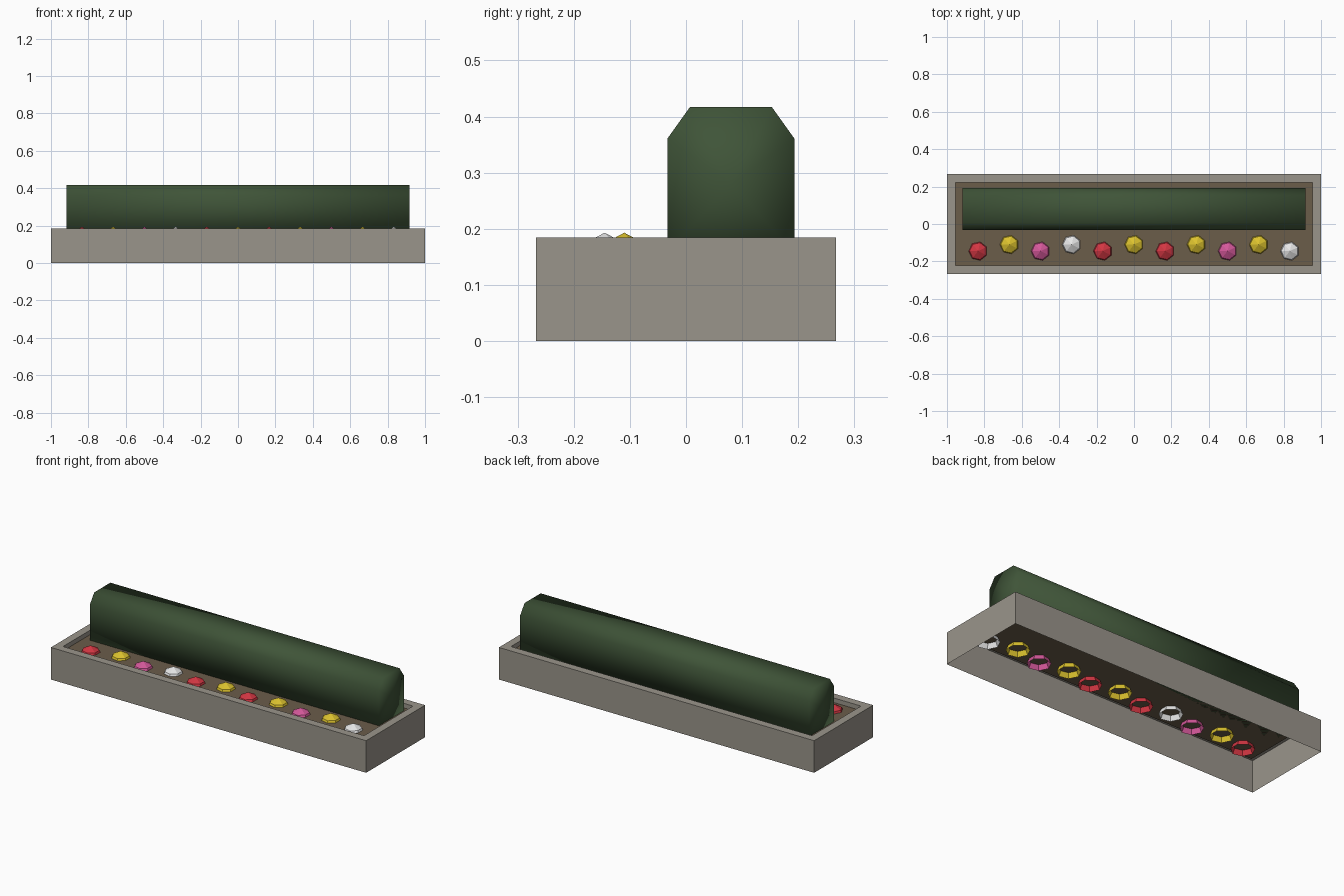
import bpy
import bmesh
import math

cube = bpy.data.objects.get("Cube")
if cube:
    bpy.data.objects.remove(cube, do_unlink=True)

SOIL_Z, RIM_Z = 0.158, 0.184
WALL = 0.045
HALF_X, HALF_Y = 1.0, 0.267


def material(name, hex_code):
    def linear(c):
        return c / 12.92 if c <= 0.04045 else ((c + 0.055) / 1.055) ** 2.4
    rgb = [linear(int(hex_code[i:i + 2], 16) / 255) for i in (0, 2, 4)]
    m = bpy.data.materials.new(name)
    m.use_nodes = True
    m.diffuse_color = (*rgb, 1)
    m.node_tree.nodes["Principled BSDF"].inputs["Base Color"].default_value = (*rgb, 1)
    return m


stone = material("stone", "9a958b")
soil_brown = material("soil_brown", "6b5d4a")
leaf = material("leaf_green", "3f5438")
petals = {
    "red": material("petal_red", "d23642"),
    "yellow": material("petal_yellow", "dcc22e"),
    "pink": material("petal_pink", "d4589a"),
    "white": material("petal_white", "e6e6e6"),
}


def finish(name, bm, mat, smooth=False):
    mesh = bpy.data.meshes.new(name)
    for f in bm.faces:
        f.smooth = smooth
    bm.to_mesh(mesh)
    bm.free()
    obj = bpy.data.objects.new(name, mesh)
    obj.data.materials.append(mat)
    bpy.context.collection.objects.link(obj)
    return obj


def skin(bm, loops):
    """Join successive closed rings of points with quads."""
    rings = [[bm.verts.new(p) for p in loop] for loop in loops]
    for a, b in zip(rings, rings[1:]):
        for i in range(len(a)):
            j = (i + 1) % len(a)
            bm.faces.new((a[i], a[j], b[j], b[i]))
    return rings


def rectangle(inset, z):
    x, y = HALF_X - inset, HALF_Y - inset
    return [(-x, -y, z), (x, -y, z), (x, y, z), (-x, y, z)]


# Planter: open-bottomed shell with a flat rim and a short inner lip
bm = bmesh.new()
skin(bm, [rectangle(0, 0), rectangle(0, RIM_Z),
          rectangle(WALL, RIM_Z), rectangle(WALL, SOIL_Z)])
finish("planter", bm, stone)

# Soil sheet
bm = bmesh.new()
bm.faces.new([bm.verts.new(p) for p in rectangle(WALL, SOIL_Z)])
finish("soil", bm, soil_brown)

# Hedge: chamfered profile swept along x, softly shaded
profile = [(-0.033, SOIL_Z), (0.193, SOIL_Z), (0.193, 0.361),
           (0.153, 0.417), (0.007, 0.417), (-0.033, 0.361)]
bm = bmesh.new()
ends = skin(bm, [[(x, y, z) for y, z in profile] for x in (-0.917, 0.917)])
caps = [bm.faces.new(ring) for ring in ends]
bmesh.ops.poke(bm, faces=caps)
bmesh.ops.recalc_face_normals(bm, faces=bm.faces)
finish("hedge", bm, leaf, smooth=True)

# Flowers: seven-sided open domes set into the soil in a zigzag row
order = "red yellow pink white red yellow red yellow pink yellow white".split()
SIDES = 7
for n, colour in enumerate(order):
    cx = (n - 5) / 6
    cy = -0.11 if n % 2 else -0.145
    loops = []
    for r, z in ((0.063, 0.13), (0.046, 0.169)):
        loops.append([(cx - r * math.cos(math.tau * k / SIDES),
                       cy - r * math.sin(math.tau * k / SIDES), z)
                      for k in range(SIDES)])
    bm = bmesh.new()
    rings = skin(bm, loops)
    tip = bm.verts.new((cx, cy, 0.193))
    for k in range(SIDES):
        bm.faces.new((rings[1][k], rings[1][(k + 1) % SIDES], tip))
    finish(f"flower_{colour}_{n + 1}", bm, petals[colour])
